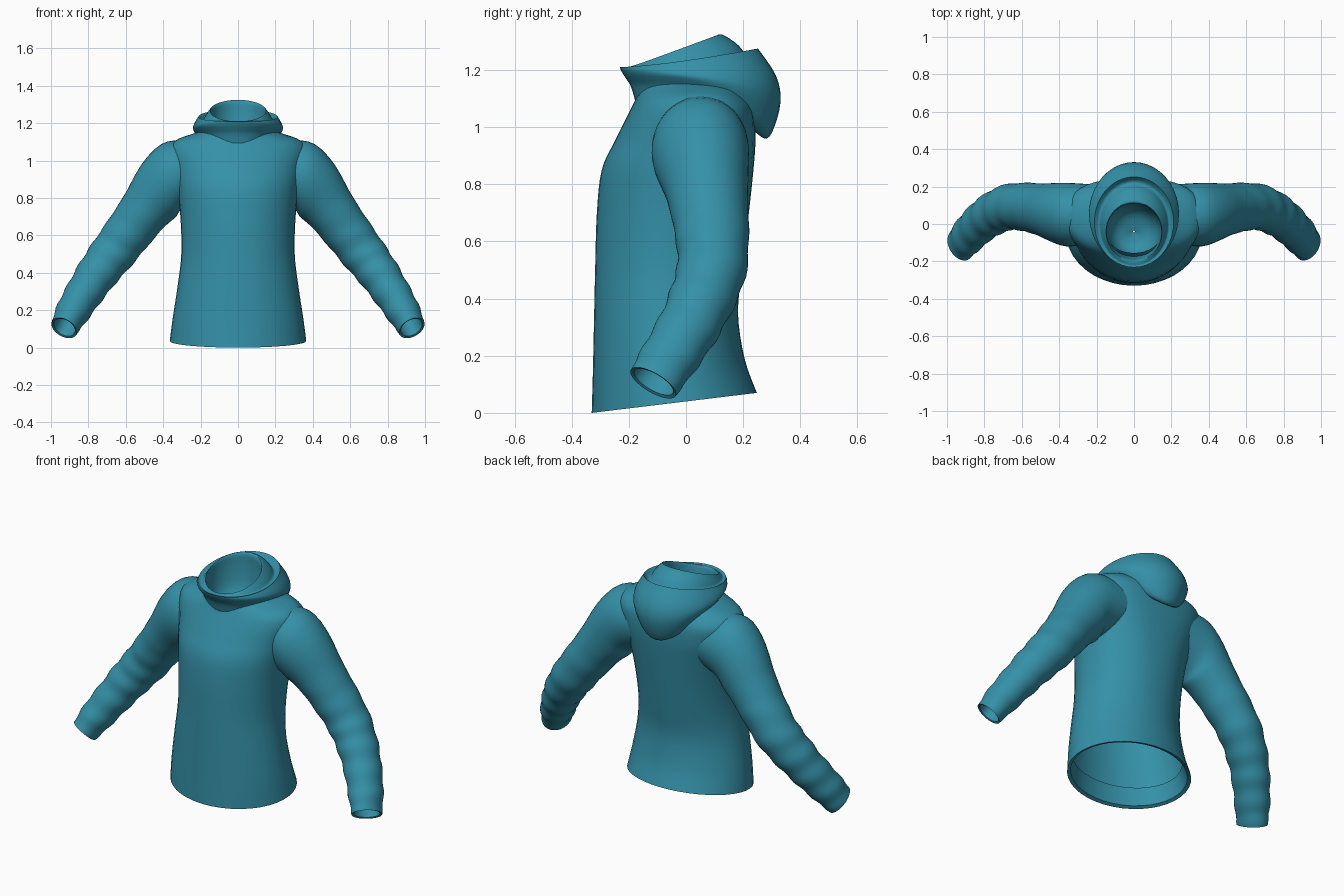
import bpy, bmesh, math
from mathutils import Vector

if "Cube" in bpy.data.objects:
    bpy.data.objects.remove(bpy.data.objects["Cube"])

SEG = 40
teal = bpy.data.materials.new("teal_cloth")
teal.diffuse_color = (0.035, 0.28, 0.39, 1)
teal.use_nodes = True
teal.node_tree.nodes["Principled BSDF"].inputs["Base Color"].default_value = teal.diffuse_color


def spline(keys, steps):
    """Catmull-Rom interpolation through parameter tuples."""
    out = []
    n = len(keys)
    for i in range(n - 1):
        p0, p1, p2, p3 = (keys[max(i - 1, 0)], keys[i], keys[i + 1], keys[min(i + 2, n - 1)])
        for s in range(steps):
            t = s / steps
            out.append(tuple(
                0.5 * (2 * b + (c - a) * t + (2 * a - 5 * b + 4 * c - d) * t * t
                       + (3 * b - a - 3 * c + d) * t ** 3)
                for a, b, c, d in zip(p0, p1, p2, p3)))
    out.append(tuple(keys[-1]))
    return out


def loft(name, rings):
    bm = bmesh.new()
    rows = [[bm.verts.new(p) for p in ring] for ring in rings]
    for a, b in zip(rows, rows[1:]):
        for i in range(SEG):
            j = (i + 1) % SEG
            bm.faces.new((a[i], a[j], b[j], b[i]))
    bmesh.ops.recalc_face_normals(bm, faces=bm.faces)
    mesh = bpy.data.meshes.new(name)
    bm.to_mesh(mesh)
    bm.free()
    mesh.materials.append(teal)
    obj = bpy.data.objects.new(name, mesh)
    bpy.context.collection.objects.link(obj)
    return obj


def smooth(obj, angle=55):
    bpy.ops.object.select_all(action='DESELECT')
    obj.select_set(True)
    bpy.context.view_layer.objects.active = obj
    bpy.ops.object.shade_smooth_by_angle(angle=math.radians(angle))


def flat_ring(zf, zb, yf, yb, hx, n=2.0, p=1.0):
    """Horizontal ring; height runs from zf (front) to zb (back), n squares off the back."""
    pts = []
    cy, hy = (yf + yb) / 2, (yb - yf) / 2
    for i in range(SEG):
        a = 2 * math.pi * i / SEG
        c, s = math.cos(a), math.sin(a)
        e = 2 / n if s > 0 else 1.0
        x = math.copysign(abs(c) ** e, c) * hx
        y = cy + math.copysign(abs(s) ** e, s) * hy
        t = min(max((y - yf) / (yb - yf), 0), 1)
        pts.append((x, y, zf + (zb - zf) * t ** p))
    return pts


# torso: zf, zb, yf, yb, half width, back squareness
torso_keys = [
    (0.00, 0.07, -.33, .248, .365, 2.0),
    (0.14, 0.19, -.326, .205, .348, 2.0),
    (0.32, 0.35, -.322, .182, .322, 2.0),
    (0.50, 0.51, -.318, .198, .303, 2.1),
    (0.70, 0.70, -.312, .220, .308, 2.3),
    (0.85, 0.85, -.295, .236, .325, 2.6),
    (0.95, 0.96, -.250, .243, .345, 2.9),
    (1.04, 1.06, -.205, .235, .365, 2.9),
    (1.09, 1.12, -.180, .195, .335, 2.6),
    (1.13, 1.155, -.165, .165, .24, 2.2),
    (1.16, 1.17, -.155, .14, .17, 2.0)]
hem_lining = [(0.12, 0.17, -.305, .185, .33), (0.01, 0.075, -.312, .228, .345)]
smooth(loft("torso", [flat_ring(*k) for k in hem_lining]
            + [flat_ring(*k) for k in spline(torso_keys, 4)]))

# folded hood and neck bowl: zf, zb, yf, yb, half width, squareness, droop power
hood_keys = [
    (1.08, 1.00, -.175, .225, .18, 2, 2.5),
    (1.14, 0.96, -.192, .275, .205, 2, 3.2),
    (1.17, 0.99, -.210, .305, .228, 2, 3.2),
    (1.185, 1.09, -.220, .331, .240, 2, 2.6),
    (1.20, 1.18, -.228, .315, .236, 2, 1.5),
    (1.21, 1.275, -.232, .252, .212, 2, 1.4)]
fold_keys = [
    (1.208, 1.25, -.228, .235, .198, 2, 1.4),
    (1.206, 1.245, -.222, .215, .185, 2, 1.3),
    (1.208, 1.285, -.215, .185, .172, 2, 1.2),
    (1.210, 1.320, -.205, .135, .155, 2, 1.1),
    (1.205, 1.318, -.195, .112, .148, 2, 1.0),
    (1.16, 1.25, -.185, .110, .145, 2, 1.0),
    (1.08, 1.13, -.165, .095, .130, 2, 1.0),
    (1.03, 1.06, -.12, .05, .085, 2, 1.0),
    (1.02, 1.03, -.045, -.035, .005, 2, 1.0)]
smooth(loft("hood", [flat_ring(*k) for k in spline(hood_keys, 4)]
            + [flat_ring(*k) for k in spline(fold_keys, 3)]), 60)


def sleeve_ring(k, wrinkle=0.0, phase=0.0):
    """Ring across the sleeve direction."""
    c, d = Vector(k[0:3]), Vector(k[3:6]).normalized()
    v = (Vector((0, 1, 0)) - d * d.y).normalized()
    u = v.cross(d)
    pts = []
    for i in range(SEG):
        a = 2 * math.pi * i / SEG
        w = 1 + wrinkle * math.sin(phase + 1.5 * math.sin(a + 0.6))
        pts.append(c + u * (math.cos(a) * k[6] * w) + v * (math.sin(a) * k[7] * w))
    return pts


# sleeves: centre, direction, half depth across, half depth front to back
sleeve_keys = [
    (.20, .06, .95, 1, 0, -.2, .15, .15),
    (.36, .05, .91, .96, 0, -.27, .185, .17),
    (.48, .075, .755, .58, .03, -.8, .142, .142),
    (.575, .09, .63, .53, 0, -.85, .128, .13),
    (.668, .09, .507, .53, -.2, -.8, .12, .122),
    (.75, .055, .40, .5, -.42, -.75, .11, .115),
    (.82, .005, .295, .46, -.5, -.75, .10, .107),
    (.885, -.06, .19, .45, -.5, -.75, .09, .10),
    (.93, -.115, .105, .45, -.5, -.75, .074, .092)]
cuff_lining = [
    (.928, -.113, .108, .45, -.5, -.75, .062, .079),
    (.885, -.06, .19, .45, -.5, -.75, .064, .078),
    (.88, -.055, .20, .45, -.5, -.75, .004, .004)]
STEPS = 6
rings = []
for i, k in enumerate(spline(sleeve_keys, STEPS)):
    t = i / STEPS
    amount = 0.035 * min(max((t - 1.8) / 3, 0), 1) * min(1, (8 - t) * 2)
    rings.append(sleeve_ring(k, amount, t * 6.5))
rings += [sleeve_ring(k) for k in cuff_lining]
sleeve = loft("sleeves", rings)
smooth(sleeve)
sleeve.modifiers.new("mirror", 'MIRROR').use_mirror_merge = False
